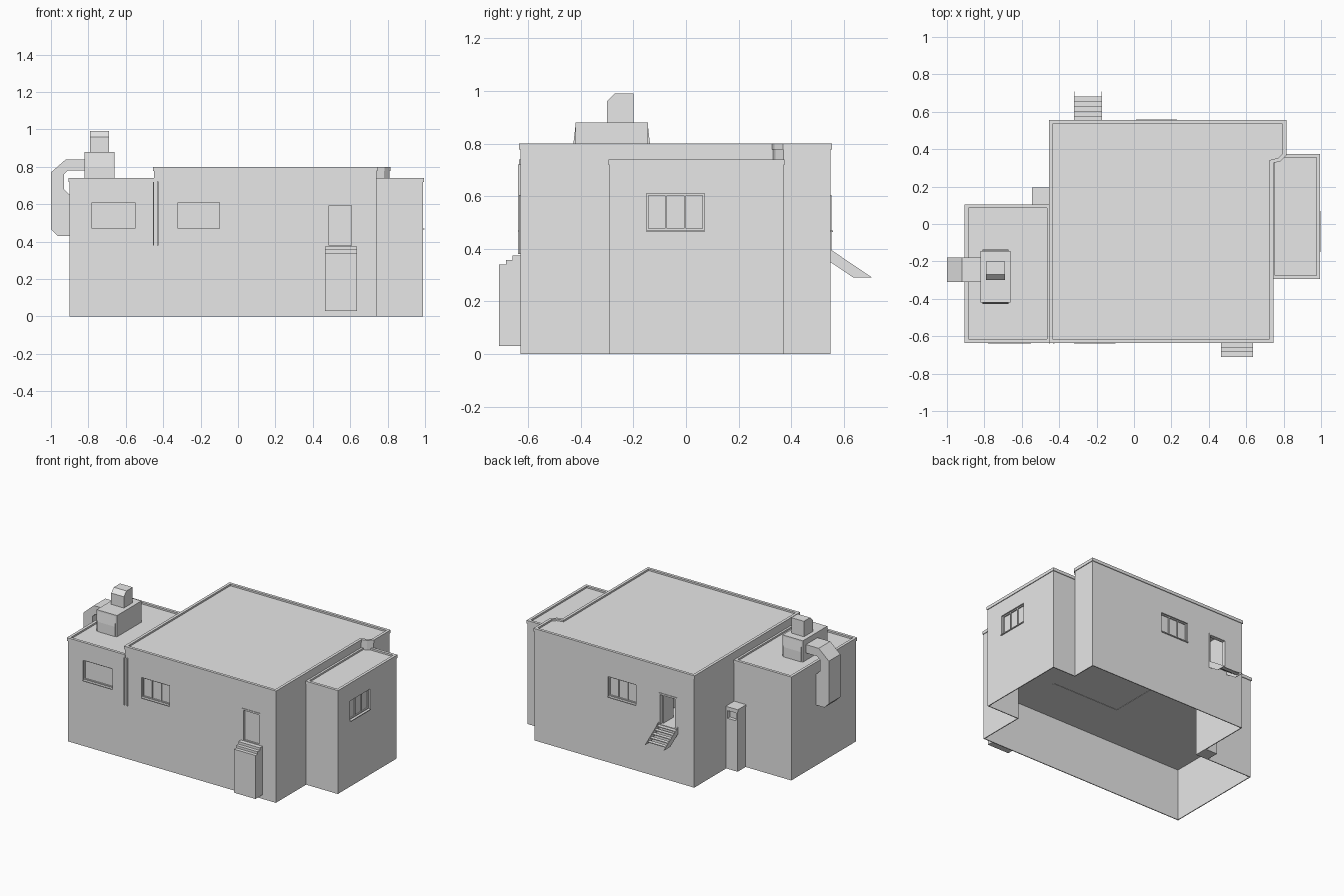
import bpy, bmesh
from mathutils import Vector

if "Cube" in bpy.data.objects:
    bpy.data.objects.remove(bpy.data.objects["Cube"], do_unlink=True)

grey = bpy.data.materials.new("plain_grey")
grey.use_nodes = True
grey.diffuse_color = (0.8, 0.8, 0.8, 1)
grey.node_tree.nodes["Principled BSDF"].inputs["Base Color"].default_value = (0.8, 0.8, 0.8, 1)

AXES = {"z": lambda p, q, h: (p, q, h),
        "x": lambda p, q, h: (h, p, q),
        "y": lambda p, q, h: (p, h, q)}


def prism(name, outline, a, b, axis="z", drop=None):
    """Extrude an outline from a to b; drop removes faces by a test on the normal."""
    bm = bmesh.new()
    face = bm.faces.new([bm.verts.new(AXES[axis](p, q, a)) for p, q in outline])
    out = bmesh.ops.extrude_face_region(bm, geom=[face], use_keep_orig=True)
    shift = Vector(AXES[axis](0, 0, b - a))
    bmesh.ops.translate(bm, vec=shift, verts=[v for v in out["geom"] if isinstance(v, bmesh.types.BMVert)])
    bmesh.ops.recalc_face_normals(bm, faces=bm.faces)
    if drop:
        bm.normal_update()
        bmesh.ops.delete(bm, geom=[f for f in bm.faces if drop(f.normal.z)], context="FACES")
    mesh = bpy.data.meshes.new(name)
    bm.to_mesh(mesh)
    bm.free()
    mesh.materials.append(grey)
    obj = bpy.data.objects.new(name, mesh)
    bpy.context.collection.objects.link(obj)
    return obj


def box(name, x0, x1, y0, y1, z0, z1):
    return prism(name, rect(x0, x1, y0, y1), z0, z1)


def rect(x0, x1, y0, y1):
    return [(x0, y0), (x1, y0), (x1, y1), (x0, y1)]


def thicken(obj, thickness, offset):
    mod = obj.modifiers.new("thickness", "SOLIDIFY")
    mod.thickness, mod.offset, mod.use_even_offset = thickness, offset, True


def cut(obj, cutter):
    mod = obj.modifiers.new("opening", "BOOLEAN")
    mod.operation, mod.solver, mod.object = "DIFFERENCE", "EXACT", cutter
    cutter.hide_render = True
    cutters.add(cutter)


FRONT, BACK, RIGHT_END = -0.63, 0.55, 0.99
FLOOR, WALL = 0.38, 0.025
cutters, blocks = set(), {}


def wall_box(name, wall, u0, u1, d0, d1, z0, z1):
    """Box placed on a wall: u runs along it, d is the depth inward."""
    if wall == "front":
        return box(name, u0, u1, FRONT + d0, FRONT + d1, z0, z1)
    if wall == "back":
        return box(name, u0, u1, BACK - d1, BACK - d0, z0, z1)
    return box(name, RIGHT_END - d1, RIGHT_END - d0, u0, u1, z0, z1)


# Foundation skirt, open below, and the floor
footprint = [(-0.9, FRONT), (0.74, FRONT), (0.74, -0.29), (RIGHT_END, -0.29), (RIGHT_END, 0.37),
             (0.81, 0.37), (0.81, BACK), (-0.45, BACK), (-0.45, 0.1), (-0.9, 0.1)]
skirt = prism("foundation_skirt", footprint, 0, FLOOR, drop=lambda n: abs(n) > 0.5)
thicken(skirt, 0.006, -1)
prism("floor", footprint, FLOOR - 0.01, FLOOR - 0.001)

# Upper storey blocks, each with a raised roof rim
outlines = {
    "main": ([(-0.45, FRONT), (0.74, FRONT), (0.74, 0.33), (0.78, 0.34), (0.81, 0.37),
              (0.81, BACK), (-0.45, BACK)], 0.8),
    "side_wing": (rect(-0.9, -0.45, FRONT, 0.1), 0.74),
    "end_wing": (rect(0.74, RIGHT_END, -0.29, 0.37), 0.74)}
for name, (outline, top) in outlines.items():
    blocks[name] = prism(name + "_block", outline, FLOOR, top - 0.012, drop=lambda n: n < -0.5)
    thicken(blocks[name], WALL, -1)
    rim = prism(name + "_roof_rim", outline, top - 0.022, top, drop=lambda n: abs(n) > 0.5)
    thicken(rim, 0.02, -0.5)


# Windows: opening, pane, frame, mullions and sill
def window(name, block, wall, u0, u1, mullions=2):
    z0, z1, t = 0.47, 0.61, 0.007
    cut(blocks[block], wall_box(name + "_cutter", wall, u0, u1, -0.02, 0.05, z0, z1))
    wall_box(name + "_pane", wall, u0, u1, 0.018, 0.022, z0, z1)
    for part, a, b, c, d in (("top", u0, u1, z1 - t, z1), ("bottom", u0, u1, z0, z0 + t),
                             ("side_a", u0, u0 + t, z0, z1), ("side_b", u1 - t, u1, z0, z1)):
        wall_box(f"{name}_frame_{part}", wall, a, b, 0.01, 0.024, c, d)
    for i in range(mullions):
        u = u0 + (u1 - u0) * (i + 1) / (mullions + 1)
        wall_box(f"{name}_mullion_{i}", wall, u - t / 2, u + t / 2, 0.011, 0.02, z0, z1)
    wall_box(name + "_sill", wall, u0, u1, -0.008, 0.012, z0 - 0.006, z0)


window("wing_front_window", "side_wing", "front", -0.78, -0.55, 0)
window("main_front_window", "main", "front", -0.32, -0.1)
window("end_window", "end_wing", "end", -0.15, 0.07)
window("back_window", "main", "back", 0.01, 0.23)


# Doorways with frames
def doorway(name, wall, u0, u1):
    top, t = 0.605, 0.012
    cut(blocks["main"], wall_box(name + "_cutter", wall, u0, u1, -0.02, 0.05, FLOOR - 0.02, top))
    for part, a, b, c in (("side_a", u0, u0 + t, FLOOR), ("side_b", u1 - t, u1, FLOOR),
                          ("head", u0, u1, top - t)):
        wall_box(f"{name}_frame_{part}", wall, a, b, -0.004, 0.024, c, top)


doorway("front_door", "front", 0.475, 0.62)
wall_box("front_door_leaf", "front", 0.487, 0.608, 0.012, 0.02, FLOOR, 0.593)
doorway("back_door", "back", -0.315, -0.17)
wall_box("back_door_leaf", "back", -0.19, -0.182, 0.024, 0.14, FLOOR, 0.593)

# Interior partitions
box("cross_partition", -0.1, 0.44, -0.3, -0.28, FLOOR - 0.012, 0.76)
box("long_partition", -0.11, -0.09, -0.28, BACK - 0.03, FLOOR - 0.012, 0.76)

# Front steps
steps = [(FRONT, 0.03), (-0.71, 0.03), (-0.71, 0.34), (-0.685, 0.34), (-0.685, 0.357),
         (-0.66, 0.357), (-0.66, 0.375), (FRONT, 0.375)]
prism("front_steps", steps, 0.465, 0.635, axis="x")

# Back stair: two stringers and open treads
stringer = [(0.545, 0.4), (0.708, 0.29), (0.637, 0.29), (0.545, 0.352)]
for side, x in (("left", -0.174), ("right", -0.322)):
    prism("back_stair_stringer_" + side, stringer, x, x + 0.004, axis="x")
for i in range(5):
    y, z = 0.55 + i * 0.026, 0.376 - i * 0.018
    box(f"back_stair_tread_{i}", -0.32, -0.172, y, y + 0.027, z - 0.005, z)

# Roof ventilation unit with side panels, hood and wall duct
box("vent_unit", -0.82, -0.66, -0.42, -0.145, 0.72, 0.88)
for name, edge, way in (("front", -0.42, -1), ("back", -0.145, 1)):
    panel = [(edge, 0.73), (edge + way * 0.008, 0.73), (edge + way * 0.008, 0.8), (edge, 0.87)]
    prism(f"vent_panel_{name}", panel, -0.81, -0.67, axis="x")
hood = [(-0.3, 0.88), (-0.2, 0.88), (-0.2, 0.99), (-0.27, 0.99), (-0.3, 0.96)]
prism("vent_hood", hood, -0.79, -0.69, axis="x")
duct = [(-0.82, 0.84), (-0.92, 0.84), (-1, 0.77), (-1, 0.465), (-0.965, 0.43), (-0.9, 0.43),
        (-0.9, 0.65), (-0.93, 0.68), (-0.93, 0.76), (-0.91, 0.78), (-0.82, 0.78)]
prism("wall_duct", duct, -0.31, -0.18, axis="y")

# Back service shaft with a hatch recess and cap
shaft = box("service_shaft", -0.54, -0.45, 0.1, 0.19, 0, 0.43)
cut(shaft, box("shaft_hatch_cutter", -0.528, -0.462, 0.165, 0.21, 0.36, 0.415))
box("service_shaft_cap", -0.545, -0.45, 0.1, 0.195, 0.43, 0.445)

# Corner drain pipes
for name, x in (("left", -0.432), ("right", -0.455)):
    box("drain_pipe_" + name, x, x + 0.007, FRONT - 0.009, FRONT, FLOOR, 0.72)

# Apply the cut shapes and remove the cutters
graph = bpy.context.evaluated_depsgraph_get()
graph.update()
for obj in list(blocks.values()) + [shaft]:
    obj.data = bpy.data.meshes.new_from_object(obj.evaluated_get(graph))
    obj.modifiers.clear()
for cutter in cutters:
    bpy.data.objects.remove(cutter, do_unlink=True)
